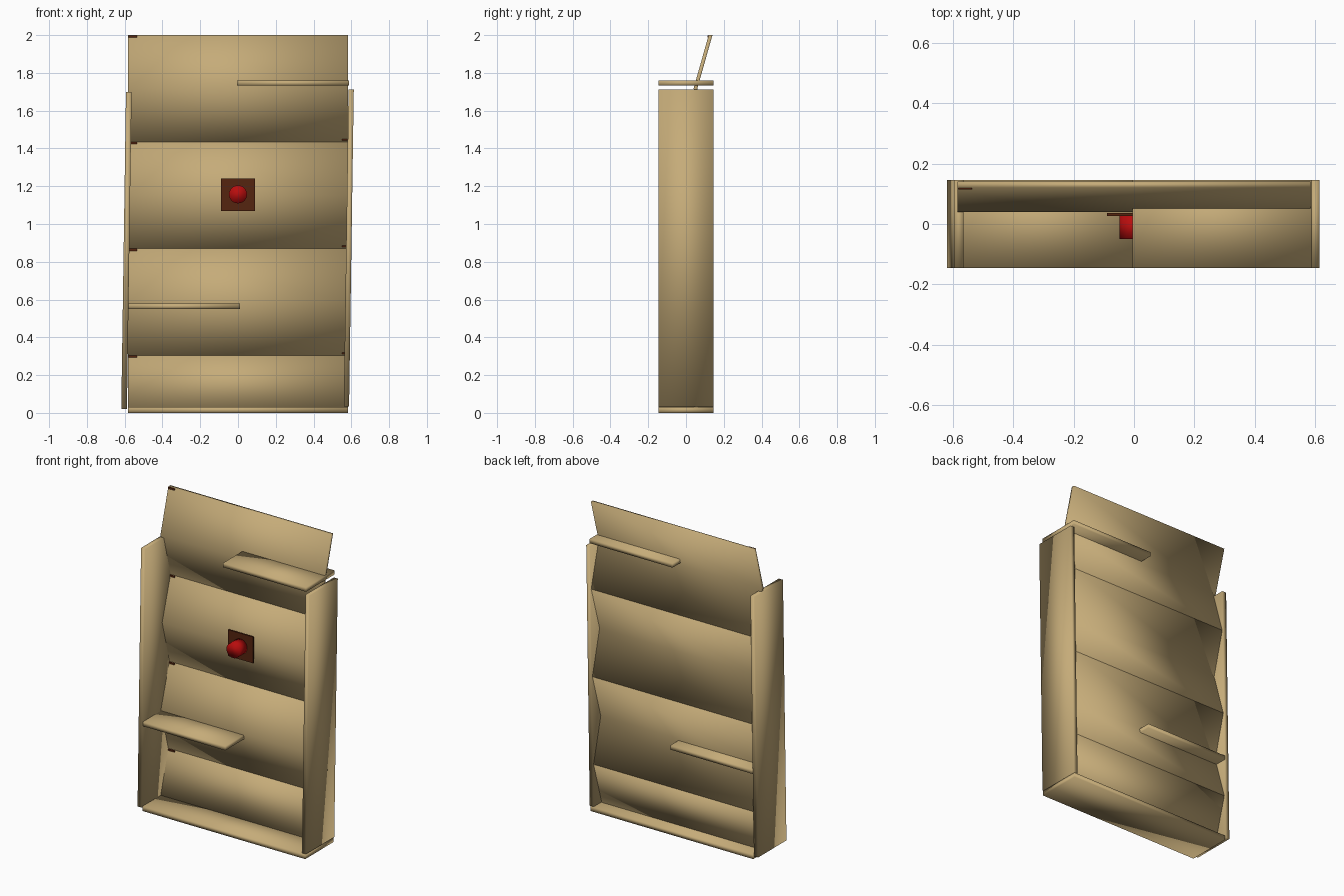
import bpy, bmesh, math
from mathutils import Matrix

if "Cube" in bpy.data.objects:
    bpy.data.objects.remove(bpy.data.objects["Cube"])


def material(name, rgb):
    m = bpy.data.materials.new(name)
    m.diffuse_color = (*rgb, 1)
    m.use_nodes = True
    m.node_tree.nodes["Principled BSDF"].inputs["Base Color"].default_value = m.diffuse_color
    return m


TAN = material("tan wood", (0.56, 0.41, 0.19))
BROWN = material("dark brown", (0.09, 0.018, 0.005))
RED = material("red", (0.48, 0.004, 0.004))


def finish(name, bm, mat, smooth=True):
    bmesh.ops.recalc_face_normals(bm, faces=bm.faces)
    for f in bm.faces:
        f.smooth = smooth
    me = bpy.data.meshes.new(name)
    bm.to_mesh(me)
    bm.free()
    me.materials.append(mat)
    ob = bpy.data.objects.new(name, me)
    bpy.context.collection.objects.link(ob)
    return ob


def box(name, x, y, z, mat, lean=0.0, smooth=True):
    """Box from min/max ranges; lean shifts the top along x."""
    bm = bmesh.new()
    bmesh.ops.create_cube(bm, size=1)
    for v in bm.verts:
        top = v.co.z > 0
        v.co = (x[v.co.x > 0] + (lean if top else 0), y[v.co.y > 0], z[top])
    return finish(name, bm, mat, smooth)


# Leaning side boards
box("left_side", (-0.618, -0.588), (-0.145, 0.145), (0.02, 1.70), TAN, 0.025)
box("right_side", (0.56, 0.588), (-0.145, 0.145), (0.033, 1.713), TAN, 0.025)

# Base board and two broken half shelves
box("base_board", (-0.583, 0.583), (-0.145, 0.145), (0.0, 0.03), TAN)
box("lower_shelf", (-0.583, 0.01), (-0.145, 0.145), (0.55, 0.578), TAN)
box("upper_shelf", (-0.005, 0.588), (-0.145, 0.145), (1.732, 1.76), TAN)


# Folded back panels: each bends forward at its middle
H, FOLD, EDGE, THICK = 0.2825, 0.04, 0.12, 0.02


def back_panel(name, z_fold, has_lower):
    pts = [(EDGE, z_fold + H), (FOLD, z_fold)]
    if has_lower:
        pts.append((EDGE, z_fold - H))
    outline = pts + [(y + THICK, z) for y, z in reversed(pts)]
    n = len(pts)
    bm = bmesh.new()
    rows = [[bm.verts.new((x, y, z)) for y, z in outline] for x in (-0.583, 0.583)]
    m = len(outline)
    for i in range(m):
        j = (i + 1) % m
        bm.faces.new((rows[0][i], rows[0][j], rows[1][j], rows[1][i]))
    for r in rows:  # end caps as quads
        for i in range(n - 1):
            bm.faces.new((r[i], r[i + 1], r[m - 2 - i], r[m - 1 - i]))
    return finish(name, bm, TAN)


for k in range(4):
    zf = 2.0 - H * (2 * k + 1)
    back_panel(f"back_panel_{k + 1}", zf, k < 3)
    # Small dark chips at the panel corners
    z = zf + H
    box(f"left_chip_{k + 1}", (-0.58, -0.535), (EDGE - 0.006, EDGE + 0.002),
        (z - 0.012, z - 0.001), BROWN, smooth=False)
    if k:
        box(f"right_chip_{k + 1}", (0.55, 0.58), (EDGE - 0.006, EDGE + 0.002),
            (z + 0.008, z + 0.016), BROWN, smooth=False)

# Button plate and round red button
box("button_plate", (-0.09, 0.09), (0.026, 0.036), (1.07, 1.24), BROWN, smooth=False)
bm = bmesh.new()
bmesh.ops.create_cone(bm, cap_ends=True, segments=24, radius1=0.048, radius2=0.048, depth=0.08,
                      matrix=Matrix.Translation((0, -0.01, 1.157)) @ Matrix.Rotation(math.pi / 2, 4, 'X'))
finish("red_button", bm, RED)
